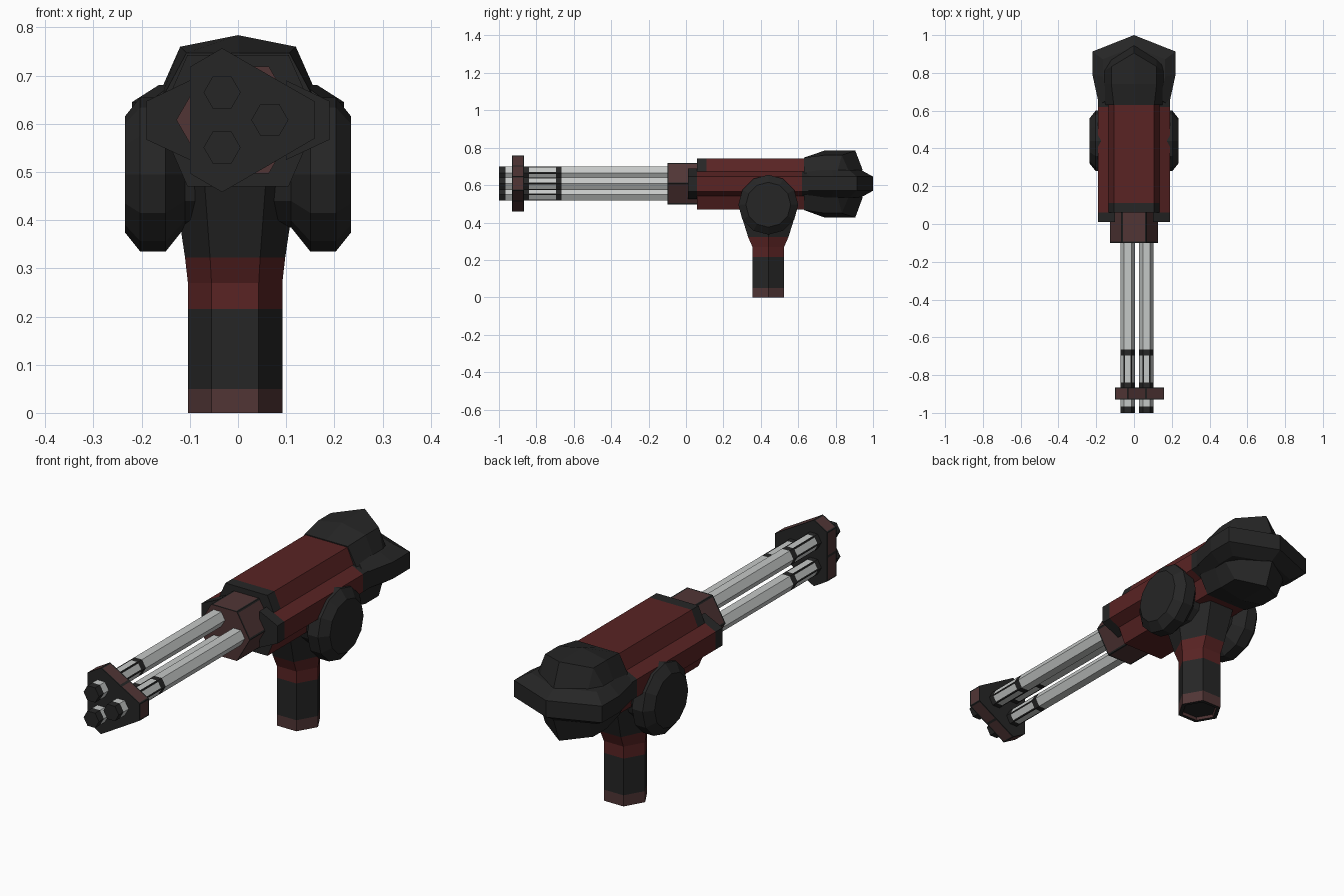
import bpy, bmesh, math
from mathutils import Vector

if "Cube" in bpy.data.objects:
    bpy.data.objects.remove(bpy.data.objects["Cube"])


def material(name, rgb):
    m = bpy.data.materials.new(name)
    m.diffuse_color = (*rgb, 1)
    m.use_nodes = True
    m.node_tree.nodes["Principled BSDF"].inputs["Base Color"].default_value = m.diffuse_color
    return m


MATS = [material("black_metal", (0.019, 0.019, 0.019)),
        material("dark_red_paint", (0.1, 0.017, 0.017)),
        material("brown_trim", (0.082, 0.036, 0.036)),
        material("barrel_steel", (0.56, 0.58, 0.57))]
BLACK, RED, BROWN, STEEL = range(4)


def loft(name, rings, colour=BLACK, panels=None):
    """Skin a list of equal-length point rings. colour: index or rule(centre, normal).
    panels: (rule(centre, normal), thickness, colour) insets the matching faces."""
    bm = bmesh.new()
    vs = [[bm.verts.new(p) for p in r] for r in rings]
    n = len(rings[0])
    for a, b in zip(vs, vs[1:]):
        for i in range(n):
            j = (i + 1) % n
            bm.faces.new((a[i], a[j], b[j], b[i]))
    bm.faces.new(vs[0][::-1])
    bm.faces.new(vs[-1])
    bmesh.ops.recalc_face_normals(bm, faces=bm.faces[:])
    for f in bm.faces:
        f.material_index = colour(f.calc_center_median(), f.normal) if callable(colour) else colour
    if panels:
        rule, thick, mat = panels
        inner = [f for f in bm.faces if rule(f.calc_center_median(), f.normal)]
        bmesh.ops.inset_individual(bm, faces=inner, thickness=thick)
        for f in inner:
            f.material_index = mat
    me = bpy.data.meshes.new(name)
    bm.to_mesh(me)
    bm.free()
    for m in MATS:
        me.materials.append(m)
    ob = bpy.data.objects.new(name, me)
    bpy.context.collection.objects.link(ob)
    return ob


def ngon(n, r, cx=0, cy=0, turn=0):
    return [(cx + r * math.cos(turn + math.tau * i / n),
             cy + r * math.sin(turn + math.tau * i / n)) for i in range(n)]


def mirror_x(half):
    """Close a right-hand half outline with its mirror image."""
    return half + [(-p[0], *p[1:]) for p in reversed(half) if abs(p[0]) > 1e-6]


def along_y(section, ys):
    return [[(x, y, z) for x, z in section] for y in ys]


AXIS_Z = 0.608


# Three hexagonal barrels with black muzzles and fluted sleeves
def barrel_colour(c, n):
    if c.y < -0.965 or -0.93 < c.y < -0.665:
        return BLACK
    return STEEL


for k, (x, z) in enumerate(ngon(3, 0.066, 0, AXIS_Z)):
    loft(f"barrel_{k + 1}",
         along_y(ngon(6, 0.0385, x, z), (-1, -0.965, -0.93, -0.845, -0.69, -0.665, 0.02)),
         barrel_colour,
         (lambda c, n: -0.845 < c.y < -0.69, 0.008, STEEL))

# Triangular clamp near the muzzles, with trim panels round its edge
clamp = [(-0.1, 0.718), (-0.033, 0.757), (0.064, 0.701), (0.16, 0.646), (0.16, 0.57),
         (0.064, 0.514), (-0.033, 0.458), (-0.1, 0.497), (-0.1, 0.608)]
loft("barrel_clamp", along_y(clamp, (-0.93, -0.865)), BLACK,
     (lambda c, n: abs(n.y) < 0.5, 0.008, BROWN))

# Hexagonal collar where the barrels meet the body
loft("barrel_collar", along_y(ngon(6, 0.128, 0, AXIS_Z), (-0.1, 0.08)),
     lambda c, n: BROWN if n.y < -0.5 else BLACK,
     (lambda c, n: abs(n.y) < 0.5, 0.01, BROWN))


# Main body and its side rails, black at the front rim
def body_colour(c, n):
    if abs(n.y) > 0.5 or c.y > 0.62:
        return BLACK
    return BLACK if c.y < 0.1 and n.z > 0.3 else RED


body = mirror_x([(0.105, 0.743), (0.165, AXIS_Z), (0.105, 0.47)])
loft("main_body", along_y(body, (0.06, 0.11, 0.64, 0.68)), body_colour)
rail = [(0.1, 0.69), (0.19, 0.647), (0.19, 0.567), (0.1, 0.525)]
for side, s in (("right", 1), ("left", -1)):
    loft(f"{side}_rail", along_y([(s * x, z) for x, z in rail], (0.01, 0.06, 0.62, 0.68)),
         lambda c, n: BLACK if abs(n.y) > 0.5 or c.y < 0.05 or c.y > 0.62 else RED)

# Rear block: swells out of the body, then closes in a wedge
SWEEP = 0.6
neck = [(0, 0.747), (0.107, 0.747), (0.167, 0.635), (0.167, 0.58), (0.107, 0.467), (0, 0.467)]
full = [(0, 0.784), (0.12, 0.76), (0.162, 0.665), (0.162, 0.55), (0.12, 0.45), (0, 0.427)]
tail = [(0, 0.68), (0.12, 0.67), (0.16, 0.64), (0.16, 0.575), (0.12, 0.545), (0, 0.535)]


def swept(half, y, k):
    return [(x, y - k * abs(x), z) for x, z in mirror_x(half)]


loft("rear_block", [swept(neck, 0.63, 0), swept(full, 0.74, 0),
                    swept(full, 0.905, SWEEP), swept(tail, 0.945, SWEEP)])

# Pointed flange round the rear block
plan = mirror_x([(0, 1.0), (0.22, 0.913), (0.22, 0.79), (0.185, 0.63)])
loft("rear_flange", [[(x * s, 0.75 + (y - 0.75) * s, z) for x, y in plan]
                     for z, s in ((0.535, 0.75), (0.57, 1), (0.645, 1), (0.68, 0.75))])

# Pair of side drums
drum = [(0.0, 0.11), (0.11, 0.11), (0.15, 0.16), (0.203, 0.16), (0.235, 0.12)]
for side, s in (("right", 1), ("left", -1)):
    loft(f"{side}_drum", [[(s * x, y, z) for y, z in ngon(12, r, 0.44, 0.495)] for x, r in drum])


# Hexagonal grip in colour bands, flaring into the body
def grip_colour(c, n):
    if abs(n.z) > 0.8:
        return BLACK
    if c.z < 0.05:
        return BROWN
    return RED if 0.216 < c.z < 0.322 else BLACK


levels = [(0.012, 0.075), (0, 0.08), (0, 0.098), (0.05, 0.098), (0.216, 0.098), (0.27, 0.098)]
rings = [[(x, y, z) for x, y in ngon(6, r, -0.006, 0.44)] for z, r in levels]
for z, sx, sy in ((0.322, 1.06, 1.27), (0.48, 1.3, 1.85)):
    rings.append([(-0.006 + (x + 0.006) * sx, 0.44 + (y - 0.44) * sy, z)
                  for x, y in ngon(6, 0.098, -0.006, 0.44)])
loft("grip", rings, grip_colour)
